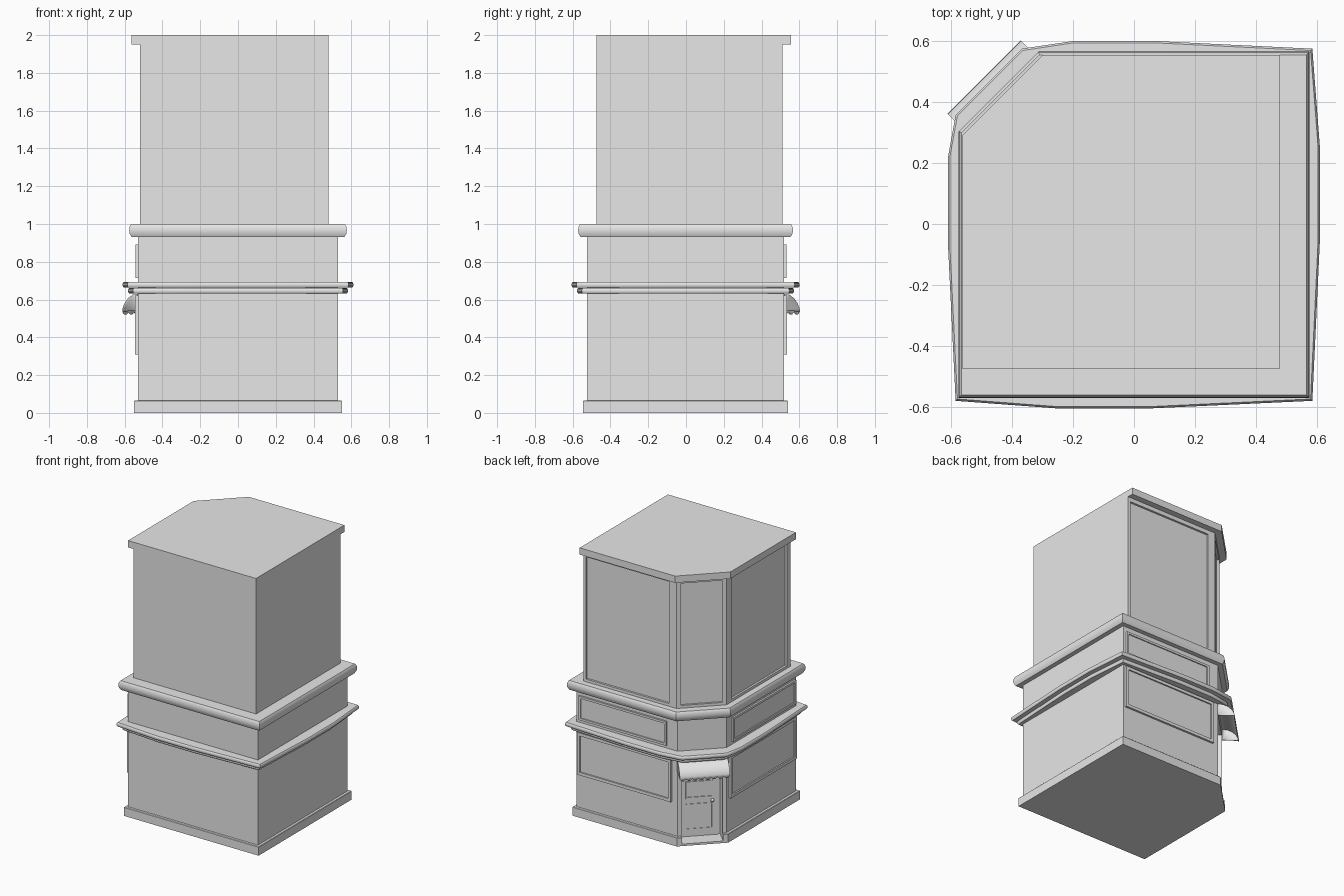
import bpy, bmesh, math
from mathutils import Matrix, Vector

if "Cube" in bpy.data.objects:
    bpy.data.objects.remove(bpy.data.objects["Cube"], do_unlink=True)

grey = bpy.data.materials.new("plain_grey")
grey.use_nodes = True
grey.diffuse_color = (0.8, 0.8, 0.8, 1)
grey.node_tree.nodes["Principled BSDF"].inputs["Base Color"].default_value = (0.8, 0.8, 0.8, 1)

# Local frames of the three decorated walls: origin and turn about z
# (local x runs along the wall, local y points outward)
WALLS = {
    "back": Matrix.Translation((0, 0.52, 0)),
    "side": Matrix.Translation((-0.53, 0, 0)) @ Matrix.Rotation(math.pi / 2, 4, "Z"),
    "corner": Matrix.Translation((-0.4125, 0.4025, 0)) @ Matrix.Rotation(math.pi / 4, 4, "Z"),
}


def finish(name, bm, smooth=False):
    bmesh.ops.recalc_face_normals(bm, faces=bm.faces)
    mesh = bpy.data.meshes.new(name)
    bm.to_mesh(mesh)
    bm.free()
    mesh.materials.append(grey)
    obj = bpy.data.objects.new(name, mesh)
    bpy.context.collection.objects.link(obj)
    if smooth:
        bpy.ops.object.select_all(action="DESELECT")
        obj.select_set(True)
        bpy.context.view_layer.objects.active = obj
        bpy.ops.object.shade_smooth_by_angle(angle=math.radians(35))
    return obj


def add_box(bm, wall, u, z, n):
    """Box given by its ranges along the wall, in height and outward."""
    size = Matrix.Diagonal((u[1] - u[0], n[1] - n[0], z[1] - z[0], 1))
    mid = Matrix.Translation((sum(u) / 2, sum(n) / 2, sum(z) / 2))
    bmesh.ops.create_cube(bm, size=1, matrix=WALLS[wall] @ mid @ size)


def box(name, wall, u, z, n):
    bm = bmesh.new()
    add_box(bm, wall, u, z, n)
    return finish(name, bm)


def frame(name, wall, u, z, n, width, pane):
    """Four bars around a set-back pane."""
    bm = bmesh.new()
    add_box(bm, wall, (u[0], u[0] + width), z, n)
    add_box(bm, wall, (u[1] - width, u[1]), z, n)
    inner = (u[0] + width, u[1] - width)
    add_box(bm, wall, inner, (z[0], z[0] + width), n)
    add_box(bm, wall, inner, (z[1] - width, z[1]), n)
    add_box(bm, wall, inner, (z[0] + width, z[1] - width), (n[0], n[0] + pane))
    return finish(name, bm)


def loft(name, rings, smooth=False):
    """Closed solid through (outline, height) rings."""
    bm = bmesh.new()
    loops = [[bm.verts.new((x, y, z)) for x, y in pts] for pts, z in rings]
    for a, b in zip(loops, loops[1:]):
        for i in range(len(a)):
            j = (i + 1) % len(a)
            bm.faces.new((a[i], a[j], b[j], b[i]))
    bm.faces.new(loops[0][::-1])
    bm.faces.new(loops[-1])
    return finish(name, bm, smooth)


def cut(target, cutter):
    cutter.hide_render = True
    mod = target.modifiers.new("cut", "BOOLEAN")
    mod.object = cutter
    mod.solver = "EXACT"
    bpy.context.view_layer.objects.active = target
    bpy.ops.object.modifier_apply(modifier=mod.name)
    bpy.data.objects.remove(cutter, do_unlink=True)


def plan(left, right, front, back, c):
    """Rectangle with one corner cut along y - x = c."""
    return [(left, front), (right, front), (right, back), (back - c, back), (left, left + c)]


def outline(d):
    return plan(-0.53 - d, 0.53 + d, -0.525 - d, 0.52 + d, 0.815 + math.sqrt(2) * d)


def bowed(d, b):
    """Outline whose long sides bow outward by b."""
    fl, fr, br, bc, sc = plan(-0.53 - d, 0.53 + d, -0.525 - d, 0.52 + d,
                              0.815 + math.sqrt(2) * d + 2 * b)
    f, r, k, s = fl[1] - b, fr[0] + b, br[1] + b, fl[0] - b
    return [fl, (-0.25, f), (0.05, f), fr, (r, -0.05), (r, 0.25), br,
            (0.07, k), (-0.2, k), bc, sc, (s, 0.22), (s, -0.07)]


# Ground storey with plinth and a door opening in the cut corner
plinth = loft("plinth", [(outline(0.02), 0), (outline(0.02), 0.062), (outline(0.017), 0.065)])
body = loft("lower_walls", [(outline(0), 0.05), (outline(0), 0.96)])
for part in (plinth, body):
    cut(part, box("door_cutter", "corner", (-0.14, 0.14), (0.015, 0.57), (-0.1, 0.1)))

# Rounded bowed ledges and the moulding on top of the lower storeys
for name, z0, z1, d in (("lower_ledge", 0.632, 0.661, 0.027), ("upper_ledge", 0.663, 0.693, 0.056)):
    rings = []
    for i in range(7):
        t = math.radians(-60 + 20 * i)
        z = (z0 + z1) / 2 + (z1 - z0) / 2 * math.sin(t) / math.sin(math.radians(60))
        rings.append((bowed(d - 0.012 * (1 - math.cos(t)), 0.025), z))
    loft(name, rings, True)

MOULDING = [(0.033, 0.93), (0.044, 0.95), (0.046, 0.965), (0.045, 0.98), (0.041, 0.992), (0.036, 1.0)]
loft("top_moulding", [(outline(d), z) for d, z in MOULDING], True)

# Upper storeys with sunken wall panels
upper = plan(-0.52, 0.48, -0.475, 0.51, 0.79)
tower = loft("upper_walls", [(upper, 0.99), (upper, 1.97)])
for wall, u, n in (("back", (-0.22, 0.46), -0.01), ("side", (-0.435, 0.21), -0.01),
                   ("corner", (-0.14, 0.14), -0.018)):
    cut(tower, box("panel_cutter", wall, u, (1.02, 1.92), (n - 0.015, n + 0.1)))

roof = plan(-0.565, 0.48, -0.475, 0.555, 0.855)
loft("roof_slab", [(roof, 1.95), (roof, 2.0)])

# Shop windows and sign panels on the two street walls
for wall, window, sign in (("back", (-0.25, 0.515), (-0.21, 0.505)),
                           ("side", (-0.515, 0.254), (-0.51, 0.22))):
    frame(wall + "_window", wall, window, (0.31, 0.622), (-0.005, 0.015), 0.022, 0.01)
    frame(wall + "_sign_panel", wall, sign, (0.715, 0.892), (-0.005, 0.013), 0.016, 0.01)

# Door with glazed upper half, lower panel and knob
box("door_leaf", "corner", (-0.125, 0.125), (0.015, 0.5), (-0.105, -0.092))
frame("door_window", "corner", (-0.09, 0.095), (0.295, 0.42), (-0.095, -0.086), 0.01, 0.004)
frame("door_lower_panel", "corner", (-0.09, 0.095), (0.065, 0.255), (-0.095, -0.088), 0.008, 0.004)
bm = bmesh.new()
bmesh.ops.create_uvsphere(bm, u_segments=12, v_segments=8, radius=0.012,
                          matrix=WALLS["corner"] @ Matrix.Translation((-0.085, -0.08, 0.275)))
finish("door_knob", bm, True)

# Curved awning with a scalloped valance and closed ends
CURVE = [(0, 0.63), (0.035, 0.626), (0.07, 0.607), (0.097, 0.58), (0.112, 0.55)]
STEPS, SCALLOPS, HALF = 48, 8, 0.17
bm = bmesh.new()
rows = []
for i in range(STEPS + 1):
    u = -HALF + 2 * HALF * i / STEPS
    hem = 0.535 - 0.015 * abs(math.sin(math.pi * SCALLOPS * i / STEPS))
    rows.append([bm.verts.new(WALLS["corner"] @ Vector((u, n, z)))
                 for n, z in CURVE + [(0.113, hem)]])
for a, b in zip(rows, rows[1:]):
    for k in range(len(CURVE)):
        bm.faces.new((a[k], a[k + 1], b[k + 1], b[k]))
for row, u in ((rows[0], -HALF), (rows[-1], HALF)):
    foot = bm.verts.new(WALLS["corner"] @ Vector((u, 0, 0.545)))
    bm.faces.new(row + [foot])
awning = finish("awning", bm, True)
shell = awning.modifiers.new("thickness", "SOLIDIFY")
shell.thickness = 0.005
